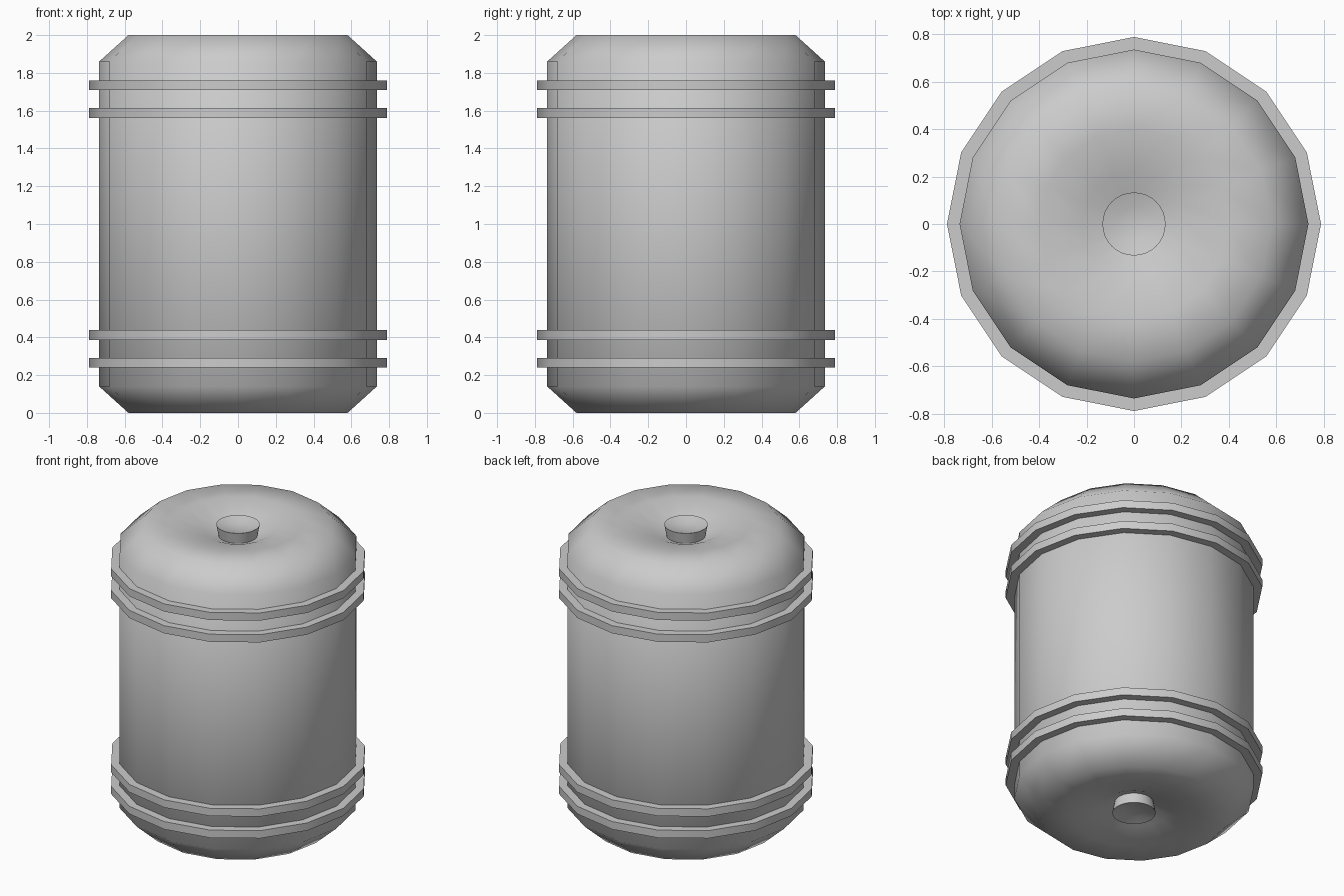
import bpy, bmesh
from math import cos, sin, pi, radians

if "Cube" in bpy.data.objects:
    bpy.data.objects.remove(bpy.data.objects["Cube"])


def lathe(name, profile, sides, closed=False, angle=60):
    """Revolve (radius, z) points about z; open profiles are capped at both ends."""
    bm = bmesh.new()
    rings = []
    for r, z in profile:
        if r == 0:
            rings.append([bm.verts.new((0, 0, z))] * sides)
        else:
            rings.append([bm.verts.new((r * cos(2 * pi * i / sides),
                                        r * sin(2 * pi * i / sides), z))
                          for i in range(sides)])
    pairs = list(zip(rings, rings[1:]))
    if closed:
        pairs.append((rings[-1], rings[0]))
    for a, b in pairs:
        for i in range(sides):
            j = (i + 1) % sides
            bm.faces.new(list(dict.fromkeys((a[i], a[j], b[j], b[i]))))
    bmesh.ops.recalc_face_normals(bm, faces=bm.faces)
    mesh = bpy.data.meshes.new(name)
    bm.to_mesh(mesh)
    bm.free()
    ob = bpy.data.objects.new(name, mesh)
    bpy.context.collection.objects.link(ob)
    bpy.ops.object.select_all(action='DESELECT')
    ob.select_set(True)
    bpy.context.view_layer.objects.active = ob
    bpy.ops.object.shade_smooth_by_angle(angle=radians(angle))
    return ob


# Barrel body: chamfered shoulders and a dimple in both ends
upper = [(0.735, 1.86), (0.58, 2.0), (0.40, 2.0), (0.22, 1.965), (0.11, 1.92), (0, 1.90)]
lower = [(r, 2 - z) for r, z in reversed(upper)]
lathe("barrel_body", lower + upper, 16)

# Hoops in pairs near each end
for n, z in enumerate((0.265, 0.412, 1.588, 1.735)):
    h = 0.026
    lathe(f"hoop_{n + 1}", [(0.70, z - h), (0.788, z - h), (0.788, z + h), (0.70, z + h)],
          16, closed=True)

# Dished round plugs in the middle of each end
plug = [(0, 1.88), (0.115, 1.90), (0.133, 1.998), (0.07, 1.98), (0, 1.972)]
lathe("top_plug", plug, 32)
lathe("bottom_plug", [(r, 2 - z) for r, z in plug], 32)
